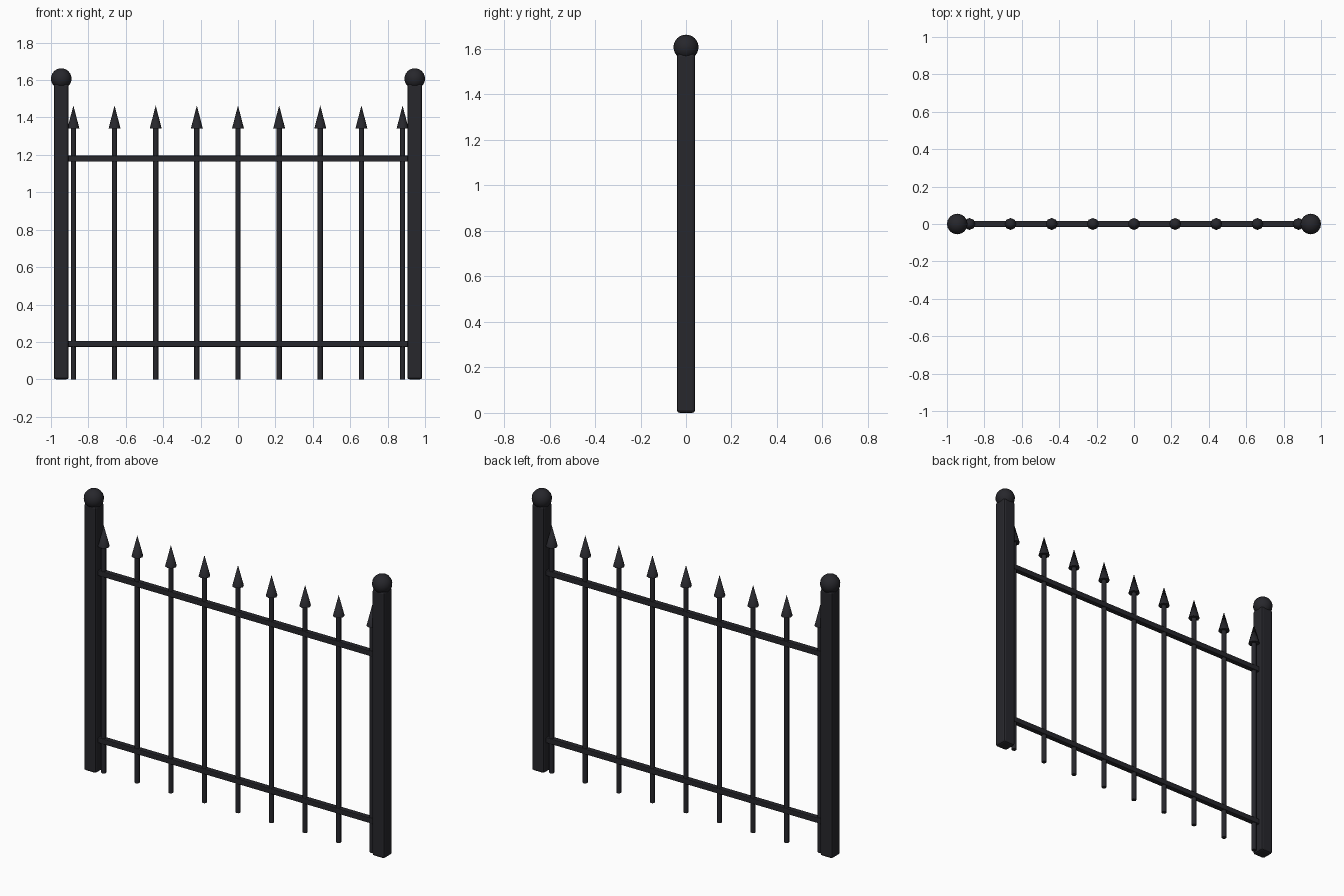
import bpy, math

if "Cube" in bpy.data.objects:
    bpy.data.objects.remove(bpy.data.objects["Cube"])

iron = bpy.data.materials.new("black_iron")
iron.diffuse_color = (0.02, 0.02, 0.025, 1)
iron.use_nodes = True
iron.node_tree.nodes["Principled BSDF"].inputs["Base Color"].default_value = iron.diffuse_color


def finish(name, smooth=True):
    ob = bpy.context.object
    ob.name = name
    ob.data.materials.append(iron)
    if smooth:
        bpy.ops.object.shade_smooth_by_angle(angle=math.radians(50))
    return ob


def box(name, size, loc, bevel):
    bpy.ops.mesh.primitive_cube_add(size=1, location=loc)
    bpy.context.object.scale = size
    bpy.ops.object.transform_apply(location=False, rotation=False, scale=True)
    ob = finish(name, False)
    mod = ob.modifiers.new("edge_bevel", "BEVEL")
    mod.width, mod.segments = bevel, 2
    return ob


# End posts with ball finials
for side, sx in (("left", -1), ("right", 1)):
    box(f"{side}_post", (0.08, 0.08, 1.58), (sx * 0.945, 0, 0.79), 0.012)
    bpy.ops.mesh.primitive_uv_sphere_add(segments=16, ring_count=12, radius=0.055,
                                         location=(sx * 0.945, 0, 1.608))
    finish(f"{side}_ball_finial")

# Horizontal rails
for name, z in (("lower_rail", 0.19), ("upper_rail", 1.18)):
    box(name, (1.84, 0.032, 0.032), (0, 0, z), 0.004)

# Pickets with spear tips
for i in range(9):
    x = -0.88 + 0.22 * i
    bpy.ops.mesh.primitive_cylinder_add(vertices=8, radius=0.014, depth=1.35,
                                        location=(x, 0, 0.675))
    finish(f"picket_{i + 1}")
    bpy.ops.mesh.primitive_cone_add(vertices=8, radius1=0.032, radius2=0, depth=0.123,
                                    location=(x, 0, 1.4025))
    finish(f"spear_tip_{i + 1}")
